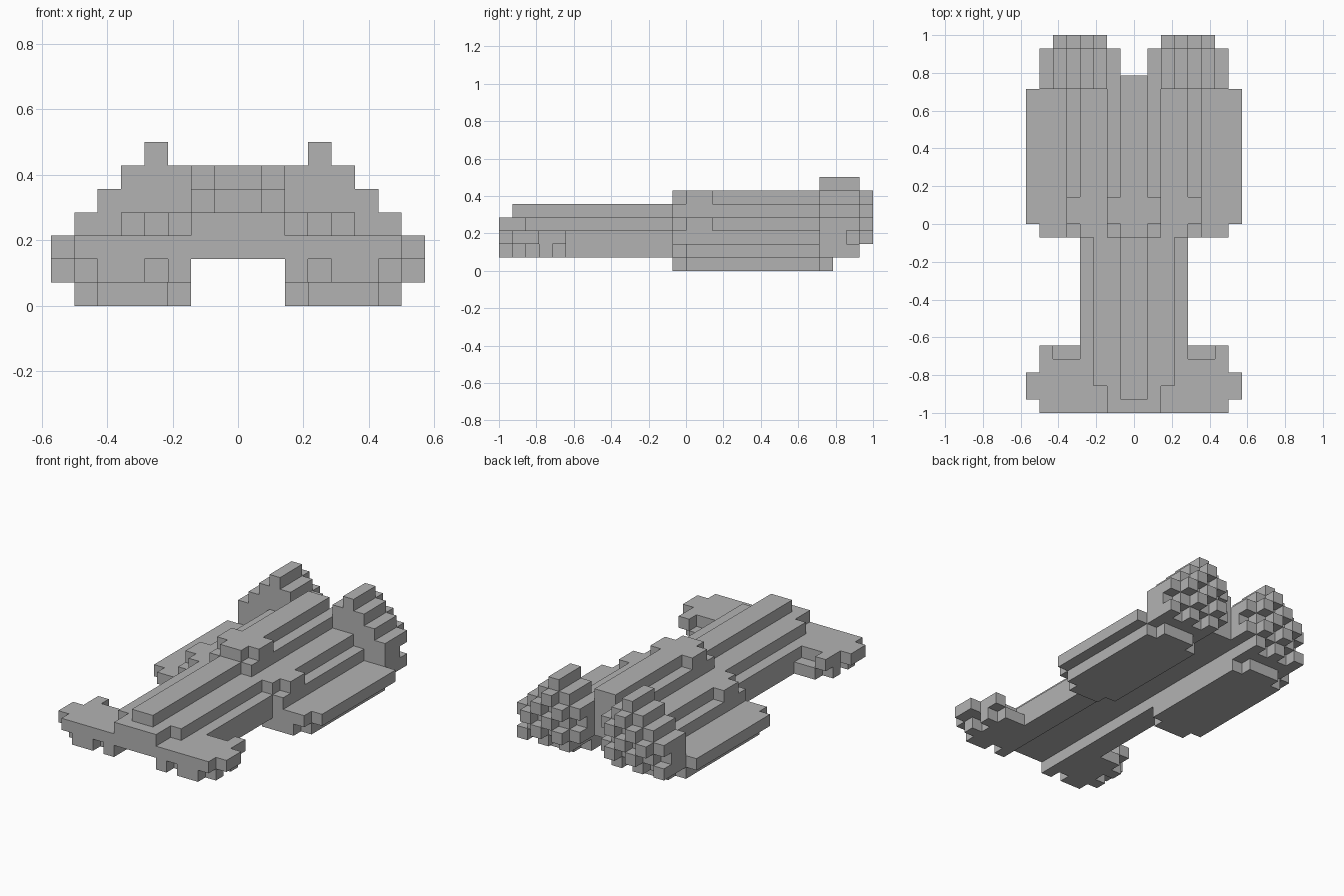
import bpy, bmesh
from mathutils import Vector

if "Cube" in bpy.data.objects:
    bpy.data.objects.remove(bpy.data.objects["Cube"])

U = 1 / 14  # edge of one block

grey = bpy.data.materials.new("hull_grey")
grey.use_nodes = True
grey.diffuse_color = (0.45, 0.45, 0.45, 1)
grey.node_tree.nodes["Principled BSDF"].inputs["Base Color"].default_value = grey.diffuse_color

parts = {}


def block(name, xs, ys, zs):
    """Fill a range of blocks on the left side and mirror it to the right."""
    cells = parts.setdefault(name, set())
    for x in range(*xs):
        for y in range(*ys):
            for z in range(*zs):
                cells.add((x, y, z))
                cells.add((-1 - x, y, z))


# Nose and fuselage, stepped towards the top
block("fuselage", (0, 4), (-14, -1), (2, 3))
block("fuselage", (0, 2), (-14, -12), (3, 4))
block("fuselage", (0, 3), (-12, -1), (3, 4))
block("fuselage", (0, 1), (-13, -1), (4, 5))
block("keel", (2, 3), (-14, -1), (1, 2))
block("keel", (3, 4), (-13, -1), (1, 2))

# Front wing with thick rounded tips
block("front_wing", (4, 7), (-14, -10), (2, 3))
block("front_wing", (7, 8), (-13, -11), (2, 3))
block("front_wing", (6, 7), (-10, -9), (2, 3))
block("wing_foot", (4, 6), (-14, -9), (1, 2))
block("wing_foot", (6, 7), (-13, -12), (1, 2))
block("wing_foot", (6, 7), (-11, -10), (1, 2))

# Rear body: each layer is narrower, with a wider collar near the front
block("rear_body", (0, 5), (-1, 11), (2, 3))
block("rear_body", (0, 4), (-1, 10), (3, 4))
block("rear_body", (0, 2), (-1, 10), (4, 5))
block("rear_body", (0, 1), (-1, 11), (3, 6))
block("collar", (4, 5), (0, 2), (3, 4))
block("collar", (1, 2), (0, 2), (5, 6))

# Side pods with stepped ends
block("side_pod", (2, 7), (-1, 11), (1, 2))
block("side_pod", (7, 8), (0, 10), (1, 2))
block("side_pod", (3, 6), (-1, 11), (0, 1))
block("side_pod", (2, 7), (0, 10), (0, 1))

# Engines: diamond discs with a checkered, bulging back
for x in range(1, 7):
    for z in range(1, 7):
        if x + z <= 9 and z - x <= 3 and x + z >= 3:
            inner = 2 <= x <= 5 and 2 <= z <= 5
            odd = (x + z) % 2
            end = 13 if odd else 14 if inner else 12
            block("engine", (x, x + 1), (10, end), (z, z + 1))

solid = set().union(*parts.values())
AXES = [Vector(a) for a in ((1, 0, 0), (0, 1, 0), (0, 0, 1))]


def build(name, cells):
    """Skin the outside of a set of blocks and merge its flat faces."""
    bm = bmesh.new()
    for cell in cells:
        mid = Vector(cell) + Vector((0.5, 0.5, 0.5))
        for i in range(3):
            for s in (-1, 1):
                n = AXES[i] * s
                if tuple(int(c) for c in Vector(cell) + n) in solid:
                    continue
                a, b = AXES[(i + 1) % 3] / 2, AXES[(i + 2) % 3] * s / 2
                c = mid + n / 2
                ring = (c - a - b, c + a - b, c + a + b, c - a + b)
                bm.faces.new([bm.verts.new(p * U) for p in ring])
    bmesh.ops.remove_doubles(bm, verts=bm.verts, dist=U / 100)
    bmesh.ops.dissolve_limit(bm, angle_limit=0.01, verts=bm.verts, edges=bm.edges)
    mesh = bpy.data.meshes.new(name)
    bm.to_mesh(mesh)
    bm.free()
    mesh.materials.append(grey)
    bpy.context.collection.objects.link(bpy.data.objects.new(name, mesh))


for part_name, part_cells in parts.items():
    build(part_name, part_cells)
